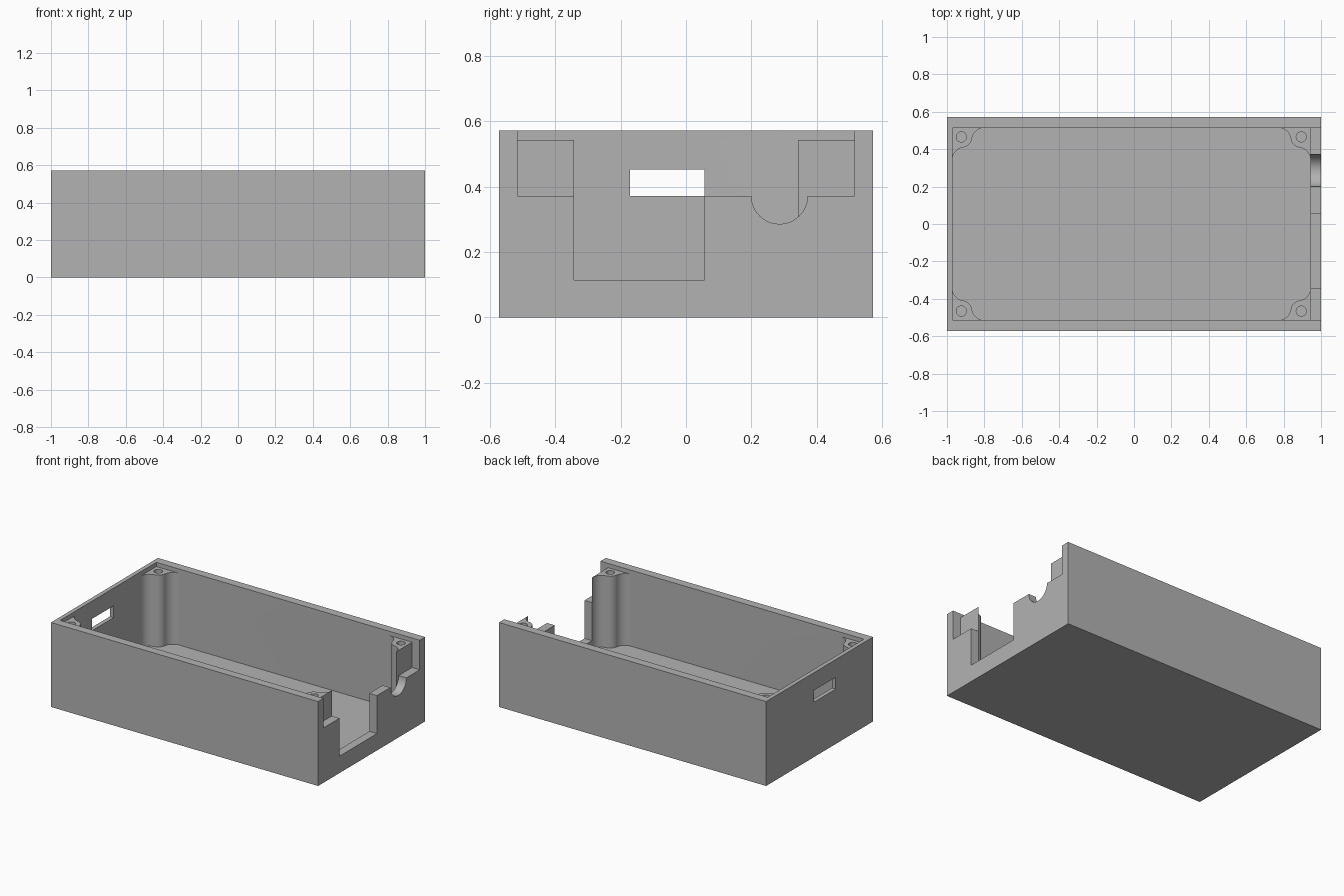
import bpy
import bmesh
from math import sin, cos, pi, atan2
from mathutils import Vector

if "Cube" in bpy.data.objects:
    bpy.data.objects.remove(bpy.data.objects["Cube"])

U = 2 / 70                      # design unit: the case is 70 x 40 x 20 units
HX, HY, H = 35, 20, 20
X0, X1, YI = -34, 33, 18        # inner faces of the walls
FLOOR, POST_TOP, SILL = 2, 19, 13

plastic = bpy.data.materials.new("grey plastic")
plastic.use_nodes = True
GREY = (0.45, 0.45, 0.45, 1)
plastic.diffuse_color = GREY
plastic.node_tree.nodes["Principled BSDF"].inputs["Base Color"].default_value = GREY


def prism(name, outline, start, depth):
    """Extrude a closed 3D outline along the vector depth."""
    bm = bmesh.new()
    face = bm.faces.new([bm.verts.new((Vector(p) + Vector(start)) * U) for p in outline])
    new = bmesh.ops.extrude_face_region(bm, geom=[face])["geom"]
    bmesh.ops.translate(bm, vec=Vector(depth) * U,
                        verts=[v for v in new if isinstance(v, bmesh.types.BMVert)])
    bmesh.ops.recalc_face_normals(bm, faces=bm.faces)
    mesh = bpy.data.meshes.new(name)
    bm.to_mesh(mesh)
    bm.free()
    mesh.materials.append(plastic)
    obj = bpy.data.objects.new(name, mesh)
    bpy.context.collection.objects.link(obj)
    return obj


def box(name, x0, x1, y0, y1, z0, z1):
    outline = [(x0, y0, z0), (x1, y0, z0), (x1, y1, z0), (x0, y1, z0)]
    return prism(name, outline, (0, 0, 0), (0, 0, z1 - z0))


def arc(cx, cy, r, a0, a1, n):
    return [(cx + r * cos(a0 + (a1 - a0) * i / n), cy + r * sin(a0 + (a1 - a0) * i / n))
            for i in range(n + 1)]


# Corner post outline: a round boss blended into both walls
BOSS, RB, REACH = 1.7, 2.0, 6.0
RF = ((REACH - BOSS) ** 2 + BOSS ** 2 - RB ** 2) / (2 * (RB + BOSS))
tilt = atan2(RF - BOSS, REACH - BOSS)
blend = arc(REACH, RF, RF, -pi / 2, -pi + tilt, 12)
boss = arc(BOSS, BOSS, RB, tilt, pi / 2 - tilt, 12)
corner = blend + boss[1:-1] + [(v, u) for u, v in reversed(blend)]

# Cavity outline, mirrored round the four corners
cavity = []
for x, y, sx, sy in ((X0, -YI, 1, 1), (X0, YI, 1, -1), (X1, YI, -1, -1), (X1, -YI, -1, 1)):
    pts = [(x + sx * u, y + sy * v, 0) for u, v in corner]
    cavity += pts if sx * sy > 0 else pts[::-1]

# End opening: wide sill, deep notch and round cable groove
groove = arc(10, SILL, 3, pi, 2 * pi, 24)
opening = [(-YI, H + 2), (-YI, SILL), (-12, SILL), (-12, 4), (2, 4), (2, SILL)]
opening += groove + [(YI, SILL), (YI, H + 2)]

case = box("case", -HX, HX, -HY, HY, 0, H)
cutters = [
    prism("cavity_cutter", cavity, (0, 0, FLOOR), (0, 0, H)),
    box("rim_cutter", X0, X1, -YI, YI, POST_TOP, H + 2),
    prism("end_opening_cutter", [(0, y, z) for y, z in opening], (X1, 0, 0), (4, 0, 0)),
    box("slot_cutter", -HX - 1, X0 + 1, -6, 2, SILL, 15.8),
]
# Screw holes in the posts
for x in (X0 + BOSS, X1 - BOSS):
    for y in (-YI + BOSS, YI - BOSS):
        ring = [(u, v, 0) for u, v in arc(x, y, 0.95, 0, 2 * pi, 24)[:-1]]
        cutters.append(prism("screw_hole_cutter", ring, (0, 0, 9), (0, 0, H)))

bpy.context.view_layer.objects.active = case
case.select_set(True)
for cutter in cutters:
    mod = case.modifiers.new(cutter.name, "BOOLEAN")
    mod.operation = "DIFFERENCE"
    mod.solver = "EXACT"
    mod.object = cutter
    bpy.ops.object.modifier_apply(modifier=mod.name)
    bpy.data.objects.remove(cutter)

bpy.ops.object.shade_smooth_by_angle(angle=pi / 6)
